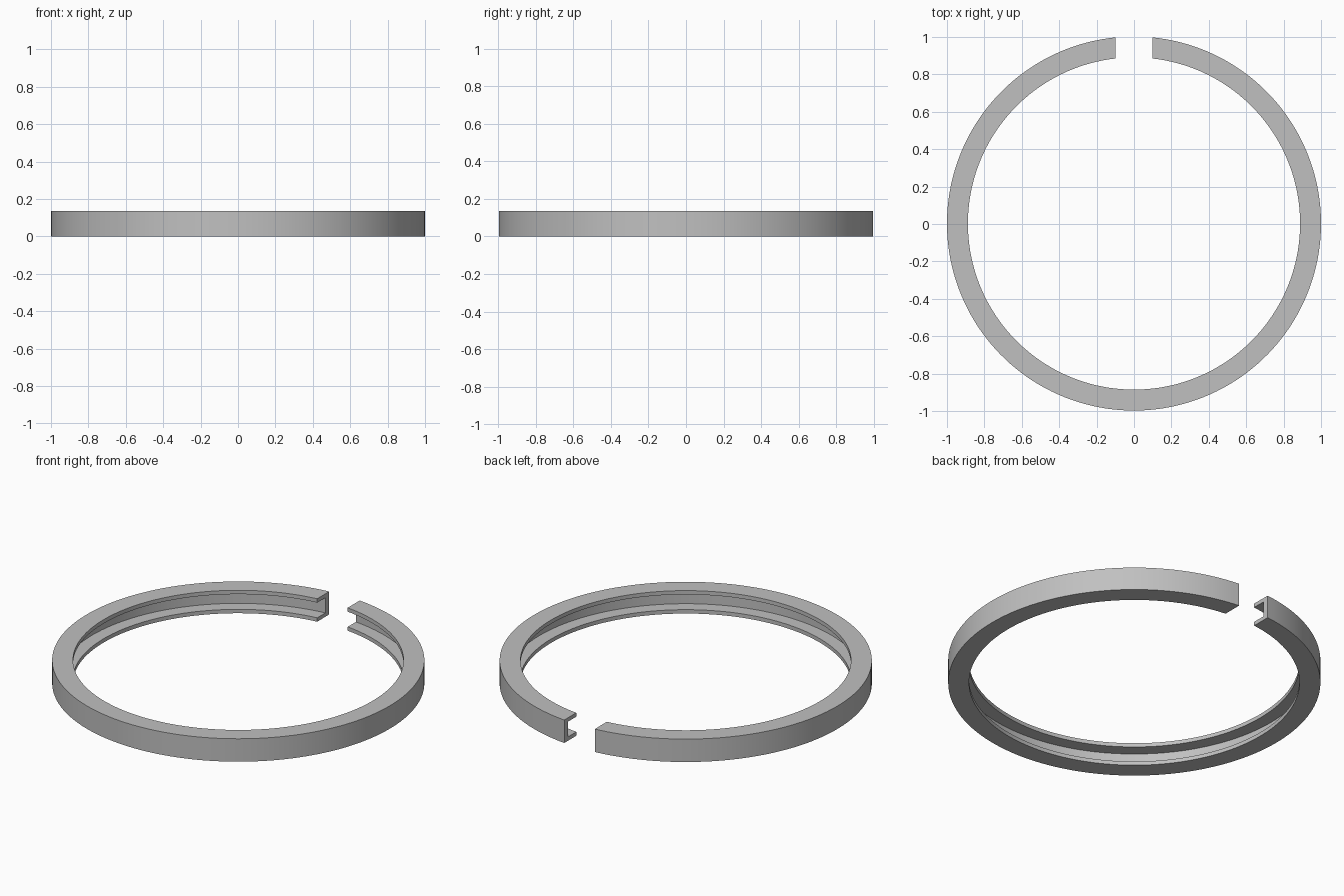
import bpy, bmesh
from math import asin, sin, cos, pi, radians

default = bpy.data.objects.get("Cube")
if default:
    bpy.data.objects.remove(default, do_unlink=True)

# Dimensions
OUTER, INNER, HEIGHT = 1.0, 0.888, 0.136
WEB, FLANGE = 0.036, 0.023
HALF_GAP, SEGMENTS = 0.1, 160
Y_SHIFT = 0.0025

# Grey metal
grey = bpy.data.materials.new("grey_metal")
grey.use_nodes = True
colour = (0.53, 0.53, 0.53, 1)
grey.diffuse_color = colour
grey.node_tree.nodes["Principled BSDF"].inputs["Base Color"].default_value = colour

# C-shaped channel section as (radius, height), open towards the centre
groove = OUTER - WEB
section = [(OUTER, 0), (OUTER, HEIGHT), (INNER, HEIGHT), (INNER, HEIGHT - FLANGE),
           (groove, HEIGHT - FLANGE), (groove, FLANGE), (INNER, FLANGE), (INNER, 0)]

# Sweep the section around the ring, leaving a parallel-sided gap at the back
bm = bmesh.new()
rings = []
for i in range(SEGMENTS + 1):
    ring = []
    for r, z in section:
        start = asin(HALF_GAP / r)
        a = start + (2 * pi - 2 * start) * i / SEGMENTS
        ring.append(bm.verts.new((r * sin(a), r * cos(a) + Y_SHIFT, z)))
    rings.append(ring)
n = len(section)
for a, b in zip(rings, rings[1:]):
    for k in range(n):
        j = (k + 1) % n
        bm.faces.new((a[k], a[j], b[j], b[k]))
bm.faces.new(rings[0])
bm.faces.new(rings[-1])
bmesh.ops.recalc_face_normals(bm, faces=bm.faces)

mesh = bpy.data.meshes.new("split_channel_ring")
bm.to_mesh(mesh)
bm.free()
mesh.materials.append(grey)
ring_obj = bpy.data.objects.new("split_channel_ring", mesh)
bpy.context.collection.objects.link(ring_obj)

# Smooth around the ring, crisp along the section corners
bpy.ops.object.select_all(action='DESELECT')
ring_obj.select_set(True)
bpy.context.view_layer.objects.active = ring_obj
bpy.ops.object.shade_smooth_by_angle(angle=radians(30))
